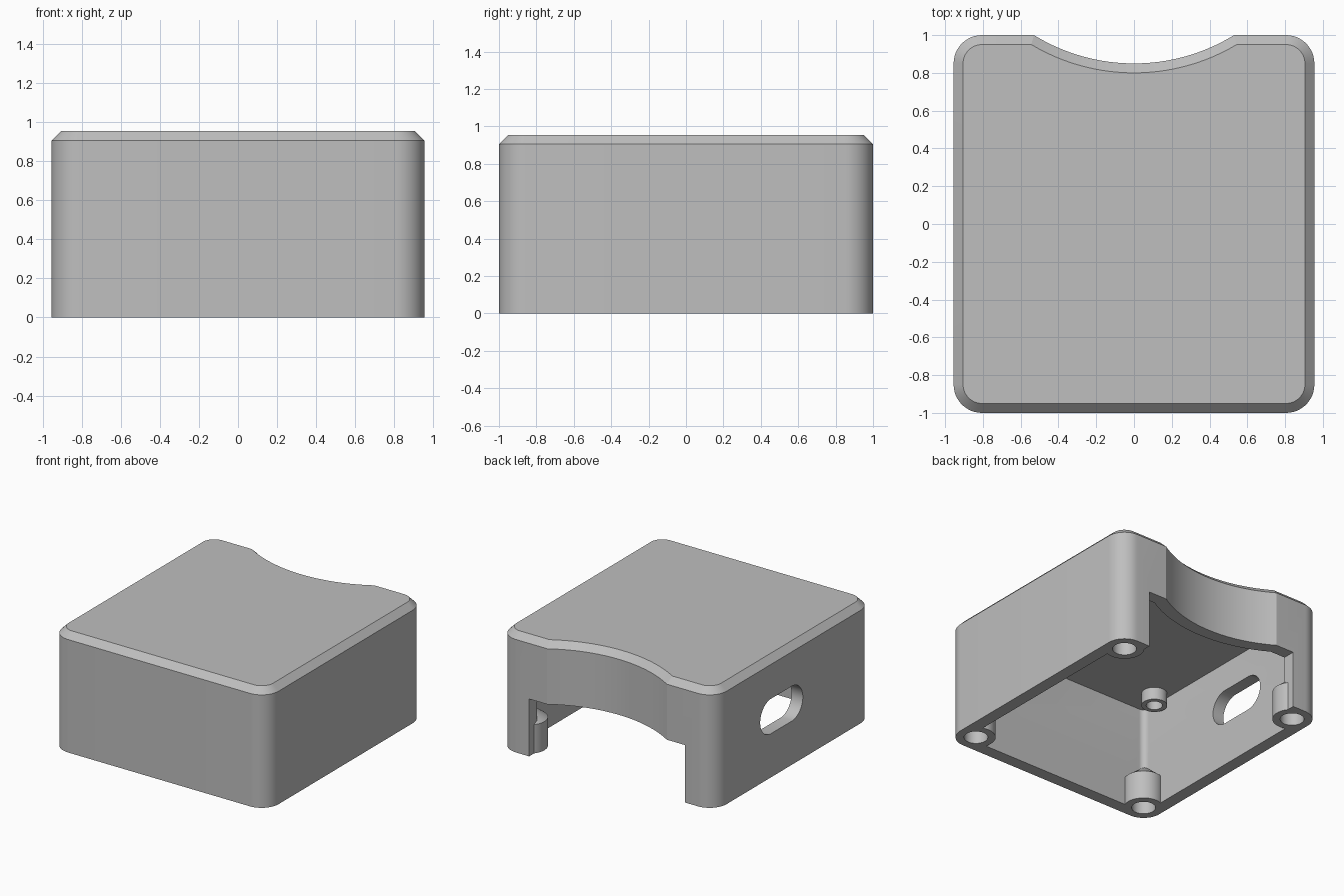
import bpy, bmesh
from math import sin, cos, asin, sqrt, pi, radians
from mathutils import Matrix

if "Cube" in bpy.data.objects:
    bpy.data.objects.remove(bpy.data.objects["Cube"])

HALF_W, HALF_L, HEIGHT = 0.955, 1.0, 0.955
CORNER, WALL, BEVEL = 0.15, 0.1, 0.05
NOTCH_Y, NOTCH_R = 1.86, 1.01
POST_X, POST_Y = HALF_W - CORNER, HALF_L - CORNER

grey = bpy.data.materials.new("plain grey")
grey.use_nodes = True
colour = (0.52, 0.52, 0.52, 1)
grey.diffuse_color = colour
grey.node_tree.nodes["Principled BSDF"].inputs["Base Color"].default_value = colour


def make(name, bm):
    bmesh.ops.recalc_face_normals(bm, faces=bm.faces[:])
    mesh = bpy.data.meshes.new(name)
    bm.to_mesh(mesh)
    bm.free()
    mesh.materials.append(grey)
    obj = bpy.data.objects.new(name, mesh)
    bpy.context.collection.objects.link(obj)
    return obj


def outline(inset):
    """Rounded rectangle with a concave arc in the back edge."""
    w, l, r = HALF_W - inset, HALF_L - inset, CORNER - inset
    pts = []
    for k, (sx, sy) in enumerate([(1, 1), (-1, 1), (-1, -1), (1, -1)]):
        for i in range(13):
            a = (k + i / 12) * pi / 2
            pts.append((sx * (w - r) + r * cos(a), sy * (l - r) + r * sin(a)))
        if k == 0:
            R = NOTCH_R + inset
            end = asin(sqrt(R * R - (NOTCH_Y - l) ** 2) / R)
            for i in range(33):
                a = end * (1 - i / 16)
                pts.append((R * sin(a), NOTCH_Y - R * cos(a)))
    return pts


def circle(x, y, r, n=40):
    return [(x + r * cos(2 * pi * i / n), y + r * sin(2 * pi * i / n)) for i in range(n)]


def loft(name, rings):
    """Bridge a list of (points, z) rings and cap both ends."""
    bm = bmesh.new()
    loops = [[bm.verts.new((x, y, z)) for x, y in pts] for pts, z in rings]
    for a, b in zip(loops, loops[1:]):
        for i in range(len(a)):
            j = (i + 1) % len(a)
            bm.faces.new((a[i], a[j], b[j], b[i]))
    bm.faces.new(loops[0])
    bm.faces.new(loops[-1])
    return make(name, bm)


def box(name, size, centre):
    bm = bmesh.new()
    bmesh.ops.create_cube(bm, size=1, matrix=Matrix.Translation(centre) @ Matrix.Diagonal((*size, 1)))
    return make(name, bm)


def combine(target, tool, operation):
    mod = target.modifiers.new(operation.lower(), "BOOLEAN")
    mod.operation, mod.solver, mod.object = operation, "EXACT", tool
    bpy.context.view_layer.objects.active = target
    bpy.ops.object.modifier_apply(modifier=mod.name)
    bpy.data.objects.remove(tool)


# Outer shell and hollow inside
case = loft("case_shell", [(outline(0), 0), (outline(0), HEIGHT - BEVEL), (outline(BEVEL), HEIGHT)])
cavity = loft("cavity_cutter", [(outline(WALL), -0.1), (outline(WALL), 0.86)])
combine(case, cavity, "DIFFERENCE")

# Opening under the concave back wall
combine(case, box("back_cutter", (1.38, 0.5, 0.66), (0, 0.95, 0.13)), "DIFFERENCE")

# Rounded slot in one side wall
slot = loft("slot_cutter", [
    ([(y + (0.13 if cos(a) > 0 else -0.13), z) for a, (y, z) in
      ((2 * pi * (i + 0.5) / 40, (0.14 * cos(2 * pi * (i + 0.5) / 40),
                                  0.14 * sin(2 * pi * (i + 0.5) / 40))) for i in range(40))], h)
    for h in (-0.15, 0.15)])
slot.data.transform(Matrix.Translation((-0.9, 0.155, 0.49)) @
                    Matrix(((0, 0, 1, 0), (1, 0, 0, 0), (0, 1, 0, 0), (0, 0, 0, 1))))
combine(case, slot, "DIFFERENCE")

# Corner screw posts tapering into the corners, and standoffs under the lid
for sx in (1, -1):
    for sy in (1, -1):
        x, y = sx * POST_X, sy * POST_Y
        tip = circle(x + sx * 0.07, y + sy * 0.07, 0.005)
        post = loft("post", [(circle(x, y, 0.145), 0), (circle(x, y, 0.145), 0.23), (tip, 0.4)])
        combine(case, post, "UNION")
        hole = loft("post_hole", [(circle(x, y, 0.088), -0.1), (circle(x, y, 0.088), 0.2)])
        combine(case, hole, "DIFFERENCE")

        x, y = sx * 0.745, sy * 0.655
        ring, bore = circle(x, y, 0.095), circle(x, y, 0.06)
        loft("lid_standoff", [(ring, 0.87), (ring, 0.76), (bore, 0.76), (bore, 0.85)])

# Smooth the curves and keep the edges crisp
for obj in bpy.context.collection.objects:
    if obj.type == "MESH" and obj.name.startswith(("case", "lid")):
        bpy.ops.object.select_all(action="DESELECT")
        obj.select_set(True)
        bpy.context.view_layer.objects.active = obj
        bpy.ops.object.shade_smooth_by_angle(angle=radians(20))
